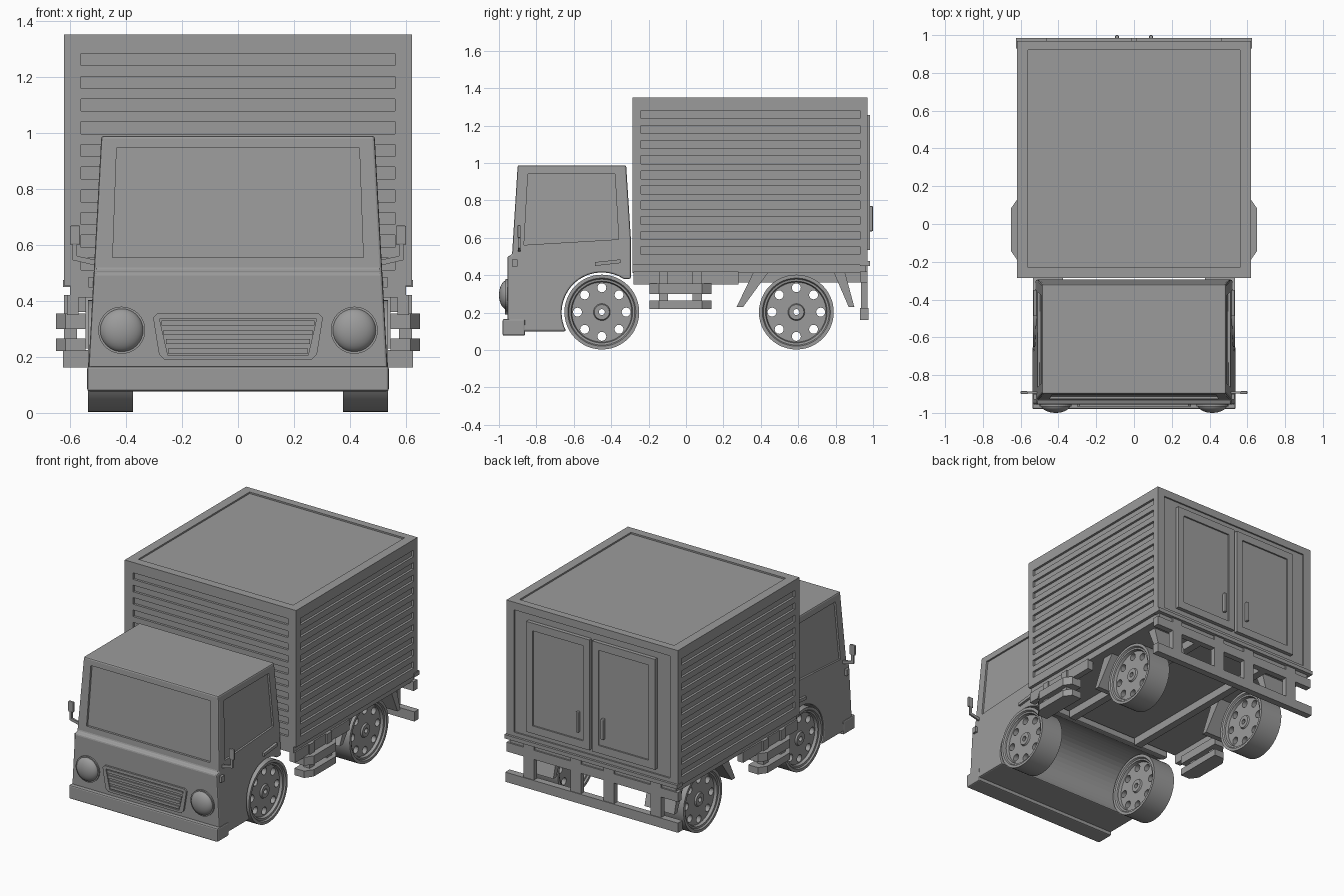
import bpy, bmesh, math

cube = bpy.data.objects.get("Cube")
if cube:
    bpy.data.objects.remove(cube, do_unlink=True)

GREY = (0.33, 0.33, 0.33, 1)
paint = bpy.data.materials.new("plain_grey")
paint.use_nodes = True
paint.diffuse_color = GREY
paint.node_tree.nodes["Principled BSDF"].inputs["Base Color"].default_value = GREY


def finish(name, bm):
    bmesh.ops.recalc_face_normals(bm, faces=bm.faces[:])
    mesh = bpy.data.meshes.new(name)
    bm.to_mesh(mesh)
    bm.free()
    mesh.materials.append(paint)
    ob = bpy.data.objects.new(name, mesh)
    bpy.context.collection.objects.link(ob)
    return ob


def add_prism(bm, pts, axis, lo, hi, warp=None):
    """Extrude a flat outline along an axis, optionally warping each point."""
    place = {"x": lambda a, b, t: (t, a, b),
             "y": lambda a, b, t: (a, t, b),
             "z": lambda a, b, t: (a, b, t)}[axis]
    rings = []
    for t in (lo, hi):
        cos = [place(a, b, t) for a, b in pts]
        rings.append([bm.verts.new(warp(*c) if warp else c) for c in cos])
    bm.faces.new(rings[0])
    bm.faces.new(rings[1][::-1])
    n = len(pts)
    for i in range(n):
        j = (i + 1) % n
        bm.faces.new((rings[0][i], rings[0][j], rings[1][j], rings[1][i]))


def prism(name, pts, axis, lo, hi, warp=None):
    bm = bmesh.new()
    add_prism(bm, pts, axis, lo, hi, warp)
    return finish(name, bm)


def rect(a0, a1, b0, b1):
    return [(a0, b0), (a1, b0), (a1, b1), (a0, b1)]


def circle(a, b, r, n):
    return [(a + r * math.cos(math.tau * i / n), b + r * math.sin(math.tau * i / n)) for i in range(n)]


def boxes(name, *dims):
    bm = bmesh.new()
    for x0, x1, y0, y1, z0, z1 in dims:
        add_prism(bm, rect(x0, x1, y0, y1), "z", z0, z1)
    return finish(name, bm)


def mirror(ob):
    ob.modifiers.new("mirror", "MIRROR")
    return ob


def bevel(ob, width, segments=2):
    mod = ob.modifiers.new("bevel", "BEVEL")
    mod.width, mod.segments, mod.limit_method = width, segments, "ANGLE"
    return ob


def apply_all(ob):
    bpy.context.view_layer.update()
    graph = bpy.context.evaluated_depsgraph_get()
    mesh = bpy.data.meshes.new_from_object(ob.evaluated_get(graph))
    ob.modifiers.clear()
    ob.data = mesh


def cut(ob, cutter):
    mod = ob.modifiers.new("cut", "BOOLEAN")
    mod.operation, mod.solver, mod.object = "DIFFERENCE", "EXACT", cutter
    apply_all(ob)
    bpy.data.objects.remove(cutter, do_unlink=True)


def smooth(ob):
    bpy.ops.object.select_all(action="DESELECT")
    ob.select_set(True)
    bpy.context.view_layer.objects.active = ob
    bpy.ops.object.shade_smooth_by_angle(angle=math.radians(30))


# Cargo box with ribbed front and sides, inset roof and inset back
cargo = boxes("cargo_box", (-.62, .62, -.285, .97, .455, 1.35))
grooves = []
for i in range(10):
    z = .51 + i * .081
    grooves += [(s * .605, s * .7, -.24, .93, z, z + .043) for s in (-1, 1)]
    grooves.append((-.56, .56, -.35, -.27, z, z + .043))
grooves = [(min(a, b), max(a, b), *r) for a, b, *r in grooves]
cut(cargo, boxes("groove_cutter", *grooves,
                 (-.56, .56, -.23, .92, 1.34, 1.4), (-.565, .565, .96, 1.1, .5, 1.3)))
boxes("cargo_floor", (-.6, .6, -.285, .96, .412, .458))
boxes("rear_sill", (-.625, .625, .93, .985, .45, .475))

# Rear doors and handles
doors = mirror(boxes("rear_doors", (.01, .465, .955, .985, .535, 1.257)))
cut(doors, mirror(boxes("panel_cutter", (.055, .42, .975, 1.1, .585, 1.207))))
bevel(mirror(boxes("door_handles", (.08, .1, .975, 1, .635, .77))), .006)

# Cab body, tapering upwards, with a round wheel arch across its width
def half_width(z):
    return .537 - (z - .1) * .0554


def glass_y(z):
    return -.93 + (z - .51) * .063


arch = [(-.45 + .215 * math.cos(math.radians(a)), .2 + .215 * math.sin(math.radians(a)))
        for a in [57 + 150.6 * i / 20 for i in range(21)]]
outline = arch + [(-.955, .1), (-.955, .5), (-.93, .51), (-.9, .988), (-.32, .988), (-.295, .6), (-.295, .38)]
cab = prism("cab", outline, "x", -1, 1, lambda x, y, z: (x * half_width(z), y, z))
bevel(cab, .009)
apply_all(cab)
cut(cab, prism("windscreen_cutter", [(-.447, .555), (.447, .555), (.433, .945), (-.433, .945)],
               "y", -.06, .014, lambda x, y, z: (x, y + glass_y(z), z)))
cut(cab, mirror(prism("window_cutter", [(-.866, .562), (-.36, .592), (-.38, .942), (-.845, .942)],
                      "x", -.012, .06, lambda x, y, z: (x + half_width(z), y, z))))

# Front bumper, grille and lamps
bevel(boxes("front_bumper", (-.538, .538, -.98, -.86, .077, .166)), .008)
grille = prism("grille", [(-.262, .19), (.262, .19), (.282, .21), (.303, .34), (.288, .355),
                          (-.288, .355), (-.303, .34), (-.282, .21)], "y", -.967, -.95)
cut(grille, prism("grille_cutter", [(-.25, .205), (.25, .205), (.28, .335), (-.28, .335)], "y", -1, -.957))
bm = bmesh.new()
for i in range(4):
    z, w = .212 + i * .033, .25 + i * .0075
    add_prism(bm, rect(-w, w, z, z + .018), "y", -.965, -.952)
finish("grille_bars", bm)
mirror(prism("headlamp_rims", circle(.415, .295, .084, 40), "y", -.965, -.95))
bm = bmesh.new()
bmesh.ops.create_uvsphere(bm, u_segments=32, v_segments=16, radius=.078)
for v in bm.verts:
    v.co = (v.co.x + .415, v.co.y * .55 - .957, v.co.z + .295)
smooth(mirror(finish("headlamps", bm)))

# Mirrors, door handles and side lamps
bevel(mirror(boxes("side_mirrors", (.563, .6, -.9, -.885, .6, .668))), .004)
mirror(prism("mirror_arms", [(.505, .545), (.575, .56), (.575, .605), (.59, .605), (.59, .545), (.505, .525)],
             "y", -.898, -.886))
mirror(prism("cab_handles", [(-.487, .45), (-.35, .465), (-.35, .485), (-.487, .47)], "x", .505, .532))
mirror(boxes("side_lamps", (.505, .533, -.93, -.9, .447, .485)))

# Wheels with open hub and round holes in the disc
half = [(.08, .2), (.08, .182), (.07, .176), (.068, .165), (.05, .16), (.05, .045), (.06, .04), (.06, .016)]
ring = half + [(-x, r) for x, r in reversed(half)]
for name, y in (("front_wheels", -.45), ("rear_wheels", .59)):
    bm = bmesh.new()
    steps = 48
    loops = [[bm.verts.new((.455 + x, y + r * math.cos(math.tau * k / steps),
                            .203 + r * math.sin(math.tau * k / steps))) for x, r in ring] for k in range(steps)]
    for k in range(steps):
        a, b = loops[k], loops[(k + 1) % steps]
        for i in range(len(ring)):
            j = (i + 1) % len(ring)
            bm.faces.new((a[i], a[j], b[j], b[i]))
    wheel = finish(name, bm)
    bm = bmesh.new()
    for cy, cz in circle(y, .203, .13, 8):
        add_prism(bm, circle(cy, cz, .024, 16), "x", .3, .6)
    cut(wheel, finish("hole_cutter", bm))
    smooth(mirror(wheel))

# Chassis rails and sloping mud flaps
mirror(boxes("chassis_rails", (.57, .61, -.28, .28, .35, .42), (.24, .29, -.28, .93, .36, .42)))
mirror(prism("front_flaps", [(.27, .23), (.305, .23), (.44, .415), (.36, .415)], "x", .33, .545))
mirror(prism("rear_flaps", [(.87, .23), (.9, .23), (.85, .415), (.79, .415)], "x", .33, .545))

# Side steps with chamfered ends
bm = bmesh.new()
for z0, z1 in ((.3, .355), (.22, .265)):
    add_prism(bm, [(.545, -.195), (.615, -.195), (.65, -.145), (.65, .085), (.615, .135), (.545, .135)], "z", z0, z1)
for y in (-.12, .06):
    add_prism(bm, rect(.575, .62, y - .025, y + .025), "z", .23, .42)
mirror(finish("side_steps", bm))

# Rear guard bar on four posts
boxes("rear_guard", (-.625, .625, .93, .975, .162, .225),
      *[(x - .038, x + .038, .935, .97, .22, .455) for x in (-.46, -.12, .12, .46)],
      (-.62, .62, .93, .97, .36, .42))
